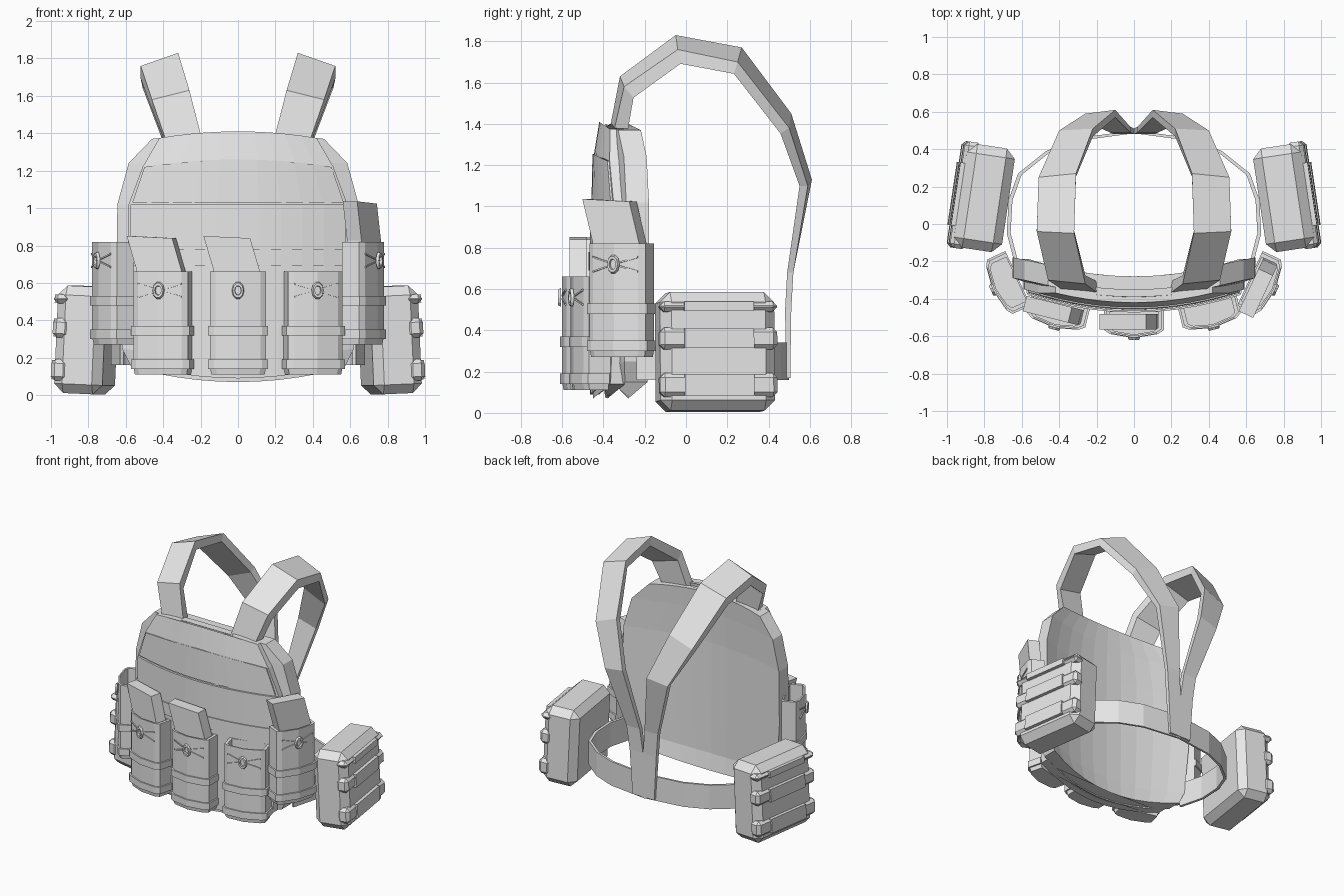
import bpy, bmesh, math
from mathutils import Vector, Matrix

if "Cube" in bpy.data.objects:
    bpy.data.objects.remove(bpy.data.objects["Cube"], do_unlink=True)

grey = bpy.data.materials.new("fabric_grey")
grey.use_nodes = True
GREY = (0.8, 0.8, 0.8, 1)
grey.diffuse_color = GREY
grey.node_tree.nodes["Principled BSDF"].inputs["Base Color"].default_value = GREY


def add_object(name, bm, matrix=Matrix()):
    bmesh.ops.recalc_face_normals(bm, faces=bm.faces)
    mesh = bpy.data.meshes.new(name)
    bm.to_mesh(mesh)
    bm.free()
    mesh.materials.append(grey)
    obj = bpy.data.objects.new(name, mesh)
    obj.matrix_world = matrix
    bpy.context.scene.collection.objects.link(obj)
    return obj


def loft(name, rings, matrix=Matrix()):
    """Skin a list of closed rings and cap both ends."""
    bm = bmesh.new()
    rows = [[bm.verts.new(p) for p in ring] for ring in rings]
    n = len(rows[0])
    for a, b in zip(rows, rows[1:]):
        for i in range(n):
            j = (i + 1) % n
            bm.faces.new((a[i], a[j], b[j], b[i]))
    bm.faces.new(rows[0])
    bm.faces.new(rows[-1])
    return add_object(name, bm, matrix)


def box(name, size, centre, matrix, bevel=0.0):
    bm = bmesh.new()
    bmesh.ops.create_cube(bm, size=1)
    bmesh.ops.scale(bm, vec=size, verts=bm.verts)
    bmesh.ops.translate(bm, vec=centre, verts=bm.verts)
    if bevel:
        bmesh.ops.bevel(bm, geom=bm.edges[:], offset=bevel, segments=1, affect='EDGES')
    return add_object(name, bm, matrix)


def curved_panel(name, rows, front, back, bend=0.29):
    """Wrapped panel; rows are (edge height, half width, crown, lean)."""
    cols = [i / 5 for i in range(-5, 6)]
    rings = []
    for z, w, crown, lean in rows:
        def line(y, order):
            return [(u * w, y + lean + bend * (u * w) ** 2, z + crown * (1 - u * u)) for u in order]
        rings.append(line(front, cols) + line(back, cols[::-1]))
    return loft(name, rings)


# Chest plate: inner body, front cover, lower webbing panel and stitched strips
curved_panel("plate_body", [(0.15, 0.57, -0.08, 0.02), (0.25, 0.62, -0.06, 0), (0.62, 0.65, 0, 0),
                            (1.02, 0.645, 0, 0), (1.24, 0.585, 0.01, 0.01), (1.37, 0.46, 0.03, 0.02)],
             -0.41, -0.30)
curved_panel("front_cover", [(0.14, 0.54, -0.07, 0), (0.62, 0.59, 0, 0), (1.02, 0.585, 0, 0),
                             (1.22, 0.51, 0.04, 0.005), (1.375, 0.42, 0.035, 0.03)], -0.45, -0.38)
curved_panel("lower_panel", [(0.16, 0.53, -0.07, 0), (0.62, 0.575, 0, 0), (1.02, 0.575, 0, 0)], -0.465, -0.42)
curved_panel("webbing_strip", [(0.69, 0.57, 0, 0), (0.78, 0.57, 0, 0)], -0.473, -0.44)
curved_panel("chest_strip", [(1.03, 0.565, 0, 0), (1.22, 0.50, 0.035, 0.005)], -0.458, -0.42)

# Shoulder straps: inner edge, outer edge and thickness along the loop
STRAP = [((0.18, -0.38, 1.32), (0.37, -0.36, 1.32), 0.07),
         ((0.26, -0.32, 1.63), (0.46, -0.30, 1.58), 0.07),
         ((0.32, -0.05, 1.83), (0.52, -0.04, 1.76), 0.07),
         ((0.31, 0.27, 1.77), (0.51, 0.25, 1.70), 0.06),
         ((0.22, 0.51, 1.45), (0.40, 0.50, 1.38), 0.05),
         ((0.10, 0.61, 1.13), (0.26, 0.59, 1.10), 0.04),
         ((0.02, 0.52, 0.68), (0.13, 0.52, 0.68), 0.03),
         ((0.00, 0.51, 0.50), (0.11, 0.51, 0.50), 0.03),
         ((0.00, 0.505, 0.17), (0.09, 0.505, 0.17), 0.02)]
for side, label in ((1, "left"), (-1, "right")):
    rings = []
    for a, b, t in STRAP:
        a, b = Vector(a), Vector(b)
        mid = (a + b) / 2
        inward = Vector((0, 0.08 - mid.y, min(0, 1.15 - mid.z))).normalized() * t
        rings.append([(p.x * side, p.y, p.z) for p in (a, b, b + inward, a + inward)])
    loft(label + "_shoulder_strap", rings)

# Waist belt running from one plate edge round the back to the other
half = [(0.63, -0.24), (0.68, -0.05), (0.67, 0.13), (0.62, 0.27), (0.47, 0.39), (0.30, 0.46)]
path = half + [(0, 0.50)] + [(-x, y) for x, y in half[::-1]]
loft("waist_belt", [[(x, y, 0.16), (x, y, 0.34), (x * 0.97, y * 0.97, 0.34), (x * 0.97, y * 0.97, 0.16)]
                    for x, y in path])

# Magazine pouches
PROFILE = [(0.15, 0), (0.15, -0.10), (0.12, -0.12), (0, -0.14), (-0.12, -0.12), (-0.15, -0.10), (-0.15, 0)]


def outline(z, s=1.0, inset=0.0):
    return [(x * s, y * s - inset, z) for x, y in PROFILE]


def magazine_pouch(name, location, degrees, filled, mag_top):
    m = Matrix.Translation(location) @ Matrix.Rotation(math.radians(degrees), 4, 'Z')
    loft(name, [outline(0, 0.95), outline(0.04), outline(0.55),
                outline(0.55, 0.86, 0.01), outline(0.25, 0.86, 0.01)], m)
    for z, h in ((0.03, 0.05), (0.21, 0.05)):
        loft(name + "_band", [outline(z, 1.07), outline(z + h, 1.07)], m)
    # Elastic pull: ring, plug and four cords
    hub = Vector((0, -0.145, 0.45))
    bm = bmesh.new()
    ring = []
    for i in range(10):
        a = i * math.tau / 10
        d = Vector((math.cos(a), 0, 1.45 * math.sin(a)))
        ring.append([bm.verts.new(hub + d * r + Vector((0, y, 0)))
                     for r, y in ((0.033, 0), (0.028, -0.014), (0.018, -0.014), (0.016, 0))])
    for i in range(10):
        a, b = ring[i], ring[(i + 1) % 10]
        for k in range(4):
            j = (k + 1) % 4
            bm.faces.new((a[k], a[j], b[j], b[k]))
    bm.faces.new([r[3] for r in ring])
    add_object(name + "_pull_ring", bm, m)
    for sx in (-1, 1):
        for sz in (-1, 1):
            ends = (Vector((0.025 * sx, -0.137, 0.45 + 0.008 * sz)), Vector((0.12 * sx, -0.121, 0.45 + 0.035 * sz)))
            loft(name + "_cord", [[p + Vector((0, y, z)) for y, z in
                                   ((-0.006, -0.004), (-0.006, 0.004), (0.006, 0.004), (0.006, -0.004))]
                                  for p in ends], m)
    # Curved magazine leaning out of the pouch
    if filled:
        rings = []
        for z, x in ((0.27, 0.01), (0.55, -0.005), (mag_top, -0.06)):
            rings.append([(x + sx * 0.125, y, z + (0.006 if sx < 0 else -0.006))
                          for sx, y in ((-1, -0.02), (1, -0.02), (1, -0.105), (-1, -0.105))])
        loft(name + "_magazine", rings, m)


magazine_pouch("front_right_pouch", (-0.39, -0.41, 0.11), -14, True, 0.735)
magazine_pouch("front_middle_pouch", (0, -0.46, 0.11), 0, True, 0.735)
magazine_pouch("front_left_pouch", (0.39, -0.41, 0.11), 14, False, 0)
magazine_pouch("side_right_pouch", (-0.62, -0.29, 0.27), -65, False, 0)
magazine_pouch("side_left_pouch", (0.62, -0.29, 0.27), 65, True, 0.76)

# Large utility pouches on the hips, with wrapped bands on the outer half
for side, label in ((1, "left"), (-1, "right")):
    m = (Matrix.Translation((0.81 * side, 0.14, 0.295))
         @ Matrix.Rotation(math.radians(8.5 * side), 4, 'Z')
         @ Matrix.Rotation(math.radians(-2.5 * side), 4, 'Y'))
    box(label + "_utility_pouch", (0.26, 0.56, 0.575), (0, 0, 0), m, 0.05)
    for z, h in ((-0.165, 0.115), (0.06, 0.105), (0.215, 0.05)):
        box(label + "_utility_band", (0.09, 0.575, h), (0.1 * side, 0, z), m, 0.022)
        box(label + "_utility_webbing", (0.03, 0.34, h * 0.9), (0.14 * side, 0, z), m)
